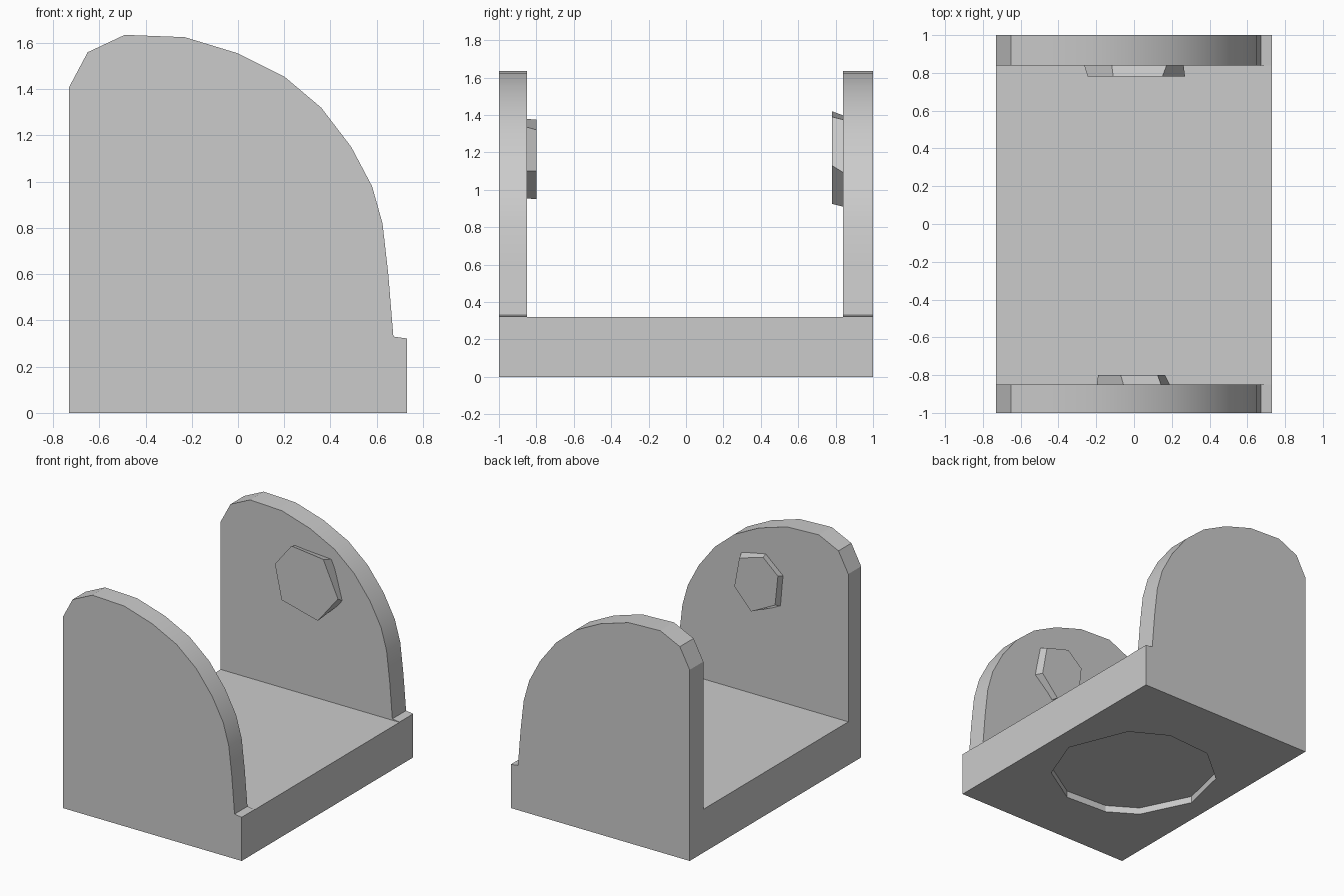
import bpy, bmesh, math

cube = bpy.data.objects.get("Cube")
if cube:
    bpy.data.objects.remove(cube, do_unlink=True)

# Single plain grey
grey = bpy.data.materials.new("plain_grey")
grey.use_nodes = True
colour = (0.6, 0.6, 0.6, 1)
grey.diffuse_color = colour
grey.node_tree.nodes["Principled BSDF"].inputs["Base Color"].default_value = colour


def loft(name, start, end):
    """Closed solid between two matching loops of 3D points."""
    bm = bmesh.new()
    a = [bm.verts.new(p) for p in start]
    b = [bm.verts.new(p) for p in end]
    bm.faces.new(a)
    bm.faces.new(b)
    for i in range(len(a)):
        j = (i + 1) % len(a)
        bm.faces.new((a[i], a[j], b[j], b[i]))
    bmesh.ops.recalc_face_normals(bm, faces=bm.faces)
    mesh = bpy.data.meshes.new(name)
    bm.to_mesh(mesh)
    bm.free()
    mesh.materials.append(grey)
    obj = bpy.data.objects.new(name, mesh)
    bpy.context.collection.objects.link(obj)
    return obj


def activate(obj):
    bpy.ops.object.select_all(action="DESELECT")
    obj.select_set(True)
    bpy.context.view_layer.objects.active = obj


def carve(obj, cutter, operation):
    """Apply a boolean and discard the cutter."""
    cutter.hide_render = True
    mod = obj.modifiers.new("carve", "BOOLEAN")
    mod.operation = operation
    mod.solver = "EXACT"
    mod.object = cutter
    activate(obj)
    bpy.ops.object.modifier_apply(modifier=mod.name)
    bpy.data.objects.remove(cutter, do_unlink=True)


# U-shaped bracket: base and two upright walls
channel = [(-1, 0), (1, 0), (1, 1.8), (0.84, 1.8), (0.84, 0.32),
           (-0.85, 0.32), (-0.85, 1.8), (-1, 1.8)]
bracket = loft("bracket_body", [(-0.9, y, z) for y, z in channel],
               [(0.9, y, z) for y, z in channel])

# Rounded side outline trims both walls together
outline = [(-0.73, -0.2), (-0.73, 1.41), (-0.65, 1.56), (-0.49, 1.635),
           (-0.23, 1.625), (0, 1.555), (0.2, 1.455), (0.36, 1.32),
           (0.49, 1.15), (0.58, 0.98), (0.625, 0.82), (0.65, 0.6),
           (0.672, 0.33), (0.73, 0.322), (0.73, -0.2)]
carve(bracket, loft("outline_cutter", [(x, -1.2, z) for x, z in outline],
                    [(x, 1.2, z) for x, z in outline]), "INTERSECT")

# Shallow ten-sided recess under the base
angles = [math.radians(a) for a in (-2, 46, 76, 112, 148, 186, 226, 250, 284, 320)]
ring = [(0.58 * math.cos(a), 0.58 * math.sin(a)) for a in angles]
carve(bracket, loft("recess_cutter", [(x, y, -0.1) for x, y in ring],
                    [(x, y, 0.05) for x, y in ring]), "DIFFERENCE")
activate(bracket)
bpy.ops.object.shade_smooth_by_angle(angle=math.radians(26))


def boss(name, foot, face, y_foot, y_face):
    """Six-sided stud on the inside of a wall."""
    return loft(name, [(x, y_foot, z) for x, z in foot],
                [(x, y_face, z) for x, z in face])


# Inner studs
boss("front_stud",
     [(0.2, 1.1), (0.15, 1.34), (-0.05, 1.38), (-0.2, 1.25), (-0.18, 1.02), (0.04, 0.955)],
     [(0.165, 1.1), (0.125, 1.32), (-0.07, 1.375), (-0.19, 1.27), (-0.167, 1.05), (0.03, 0.95)],
     -0.87, -0.80)
boss("back_stud",
     [(-0.27, 1.22), (-0.12, 1.39), (0.18, 1.37), (0.26, 1.08), (0.07, 0.905), (-0.2, 0.99)],
     [(-0.245, 1.25), (-0.11, 1.42), (0.15, 1.39), (0.27, 1.13), (0.105, 0.925), (-0.19, 1.0)],
     0.86, 0.78)
